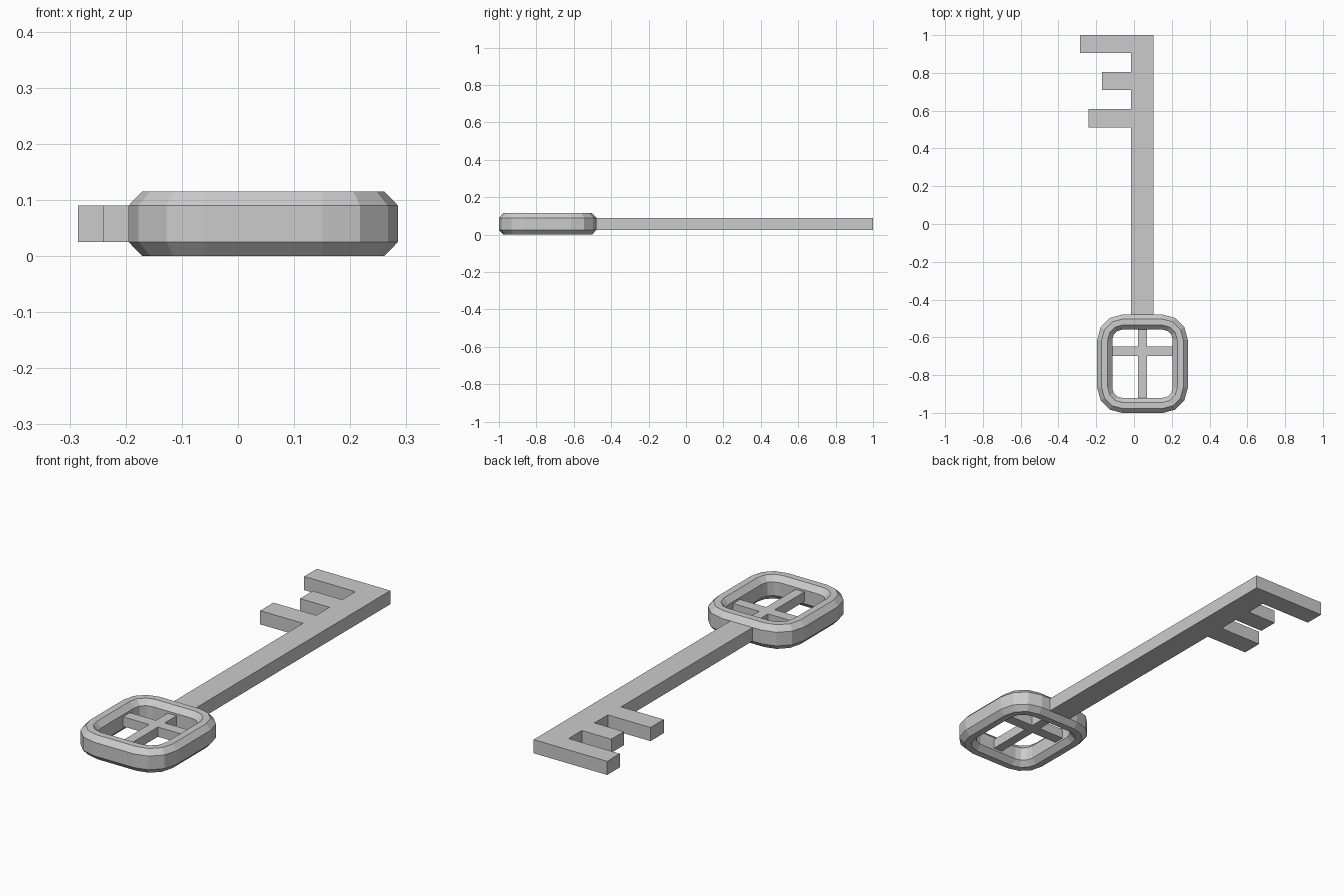
import bpy, bmesh
from math import sin, cos, radians

if "Cube" in bpy.data.objects:
    bpy.data.objects.remove(bpy.data.objects["Cube"])

CX, CY, CZ = 0.045, -0.74, 0.0575   # centre of the bow


def finish(name, bm):
    bmesh.ops.recalc_face_normals(bm, faces=bm.faces[:])
    me = bpy.data.meshes.new(name)
    bm.to_mesh(me)
    bm.free()
    ob = bpy.data.objects.new(name, me)
    bpy.context.collection.objects.link(ob)
    return ob


def prism(name, outline, z0, z1):
    bm = bmesh.new()
    face = bm.faces.new([bm.verts.new((x, y, z0)) for x, y in outline])
    ext = bmesh.ops.extrude_face_region(bm, geom=[face])
    tops = [v for v in ext["geom"] if isinstance(v, bmesh.types.BMVert)]
    bmesh.ops.translate(bm, verts=tops, vec=(0, 0, z1 - z0))
    return finish(name, bm)


def bar(name, x0, x1, y0, y1, z0, z1):
    return prism(name, [(x0, y0), (x1, y0), (x1, y1), (x0, y1)], z0, z1)


def rounded_loop(bm, inset, z, hx=0.24, hy=0.261, r=0.135, seg=3):
    verts = []
    for i, (sx, sy) in enumerate([(1, 1), (-1, 1), (-1, -1), (1, -1)]):
        for k in range(seg + 1):
            a = radians(90 * i + 90 * k / seg)
            verts.append(bm.verts.new((CX + sx * (hx - r) + (r - inset) * cos(a),
                                       CY + sy * (hy - r) + (r - inset) * sin(a), z)))
    return verts


# Bow: rounded frame with an octagonal cross-section (inset, z)
section = [(0, 0.025), (0, 0.09), (0.024, 0.115), (0.056, 0.115),
           (0.08, 0.09), (0.08, 0.025), (0.056, 0), (0.024, 0)]
bm = bmesh.new()
loops = [rounded_loop(bm, d, z) for d, z in section]
for i, a in enumerate(loops):
    b = loops[(i + 1) % len(loops)]
    for j in range(len(a)):
        k = (j + 1) % len(a)
        bm.faces.new((a[j], a[k], b[k], b[j]))
finish("bow_frame", bm)

# Cross bars inside the bow
bar("bow_bar_long", CX - 0.023, CX + 0.023, -0.93, -0.55, CZ - 0.023, CZ + 0.023)
bar("bow_bar_cross", -0.125, 0.215, -0.70, -0.648, CZ - 0.023, CZ + 0.023)

# Shaft and teeth as one flat outline; teeth are (y low, y high, x tip)
outline = [(-0.015, 1.0), (-0.015, -0.5), (0.102, -0.5), (0.102, 1.0)]
teeth = [(0.905, 1.0, -0.285), (0.71, 0.805, -0.17), (0.51, 0.61, -0.24)]
outline = [(0.102, 1.0)]
for y0, y1, tip in teeth:
    if y1 < 1.0:
        outline.append((-0.015, y1))
    outline += [(tip, y1), (tip, y0), (-0.015, y0)]
outline += [(-0.015, -0.5), (0.102, -0.5)]
prism("shaft_and_teeth", outline, 0.025, 0.09)
